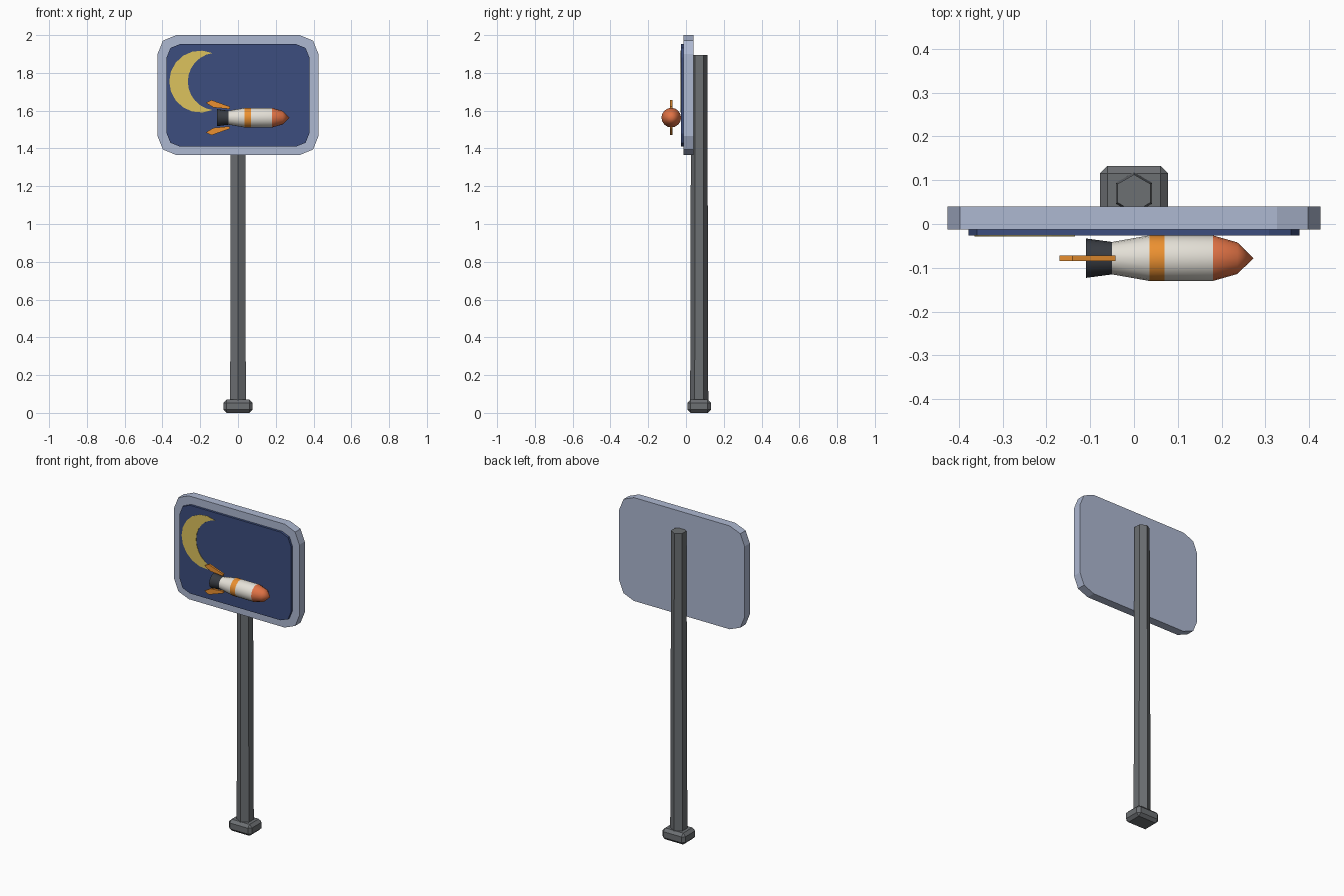
import bpy, bmesh
from math import cos, sin, pi, asin, radians

if "Cube" in bpy.data.objects:
    bpy.data.objects.remove(bpy.data.objects["Cube"])


def material(name, r, g, b):
    m = bpy.data.materials.new(name)
    m.diffuse_color = (r, g, b, 1)
    m.use_nodes = True
    m.node_tree.nodes["Principled BSDF"].inputs["Base Color"].default_value = m.diffuse_color
    return m


FRAME = material("pale_blue", 0.42, 0.48, 0.64)
NAVY = material("navy", 0.045, 0.075, 0.21)
YELLOW = material("yellow", 0.72, 0.54, 0.11)
STEEL = material("dark_grey", 0.15, 0.16, 0.17)
WHITE = material("off_white", 0.78, 0.75, 0.68)
ORANGE = material("orange", 0.83, 0.28, 0.03)
CORAL = material("coral", 0.75, 0.17, 0.06)
BLACK = material("charcoal", 0.04, 0.045, 0.055)


def finish(name, bm, *mats):
    bmesh.ops.recalc_face_normals(bm, faces=bm.faces)
    mesh = bpy.data.meshes.new(name)
    bm.to_mesh(mesh)
    bm.free()
    obj = bpy.data.objects.new(name, mesh)
    bpy.context.collection.objects.link(obj)
    for m in mats:
        mesh.materials.append(m)
    return obj


def prism(name, outline, y0, y1, mat):
    """Extrude an x-z outline from y0 to y1."""
    bm = bmesh.new()
    face = bm.faces.new([bm.verts.new((x, y0, z)) for x, z in outline])
    ext = bmesh.ops.extrude_face_region(bm, geom=[face])["geom"]
    verts = [v for v in ext if isinstance(v, bmesh.types.BMVert)]
    bmesh.ops.translate(bm, verts=verts, vec=(0, y1 - y0, 0))
    return finish(name, bm, mat)


def cut_corner_rect(w, h, zc, big, small):
    """Rectangle whose corners are rounded with two flat segments."""
    q = [(w, h - big), (w - small, h - small), (w - big, h)]
    pts = q + [(-x, z) for x, z in reversed(q)]
    pts += [(-x, -z) for x, z in pts]
    return [(x, z + zc) for x, z in pts]


# Sign board and picture panel
prism("sign_board", cut_corner_rect(0.426, 0.3175, 1.6825, 0.1, 0.029), -0.012, 0.04, FRAME)
prism("sign_panel", cut_corner_rect(0.378, 0.271, 1.681, 0.07, 0.02), -0.026, -0.012, NAVY)

# Crescent moon: outer arc there, inner arc back
ZC, TIP, N = 1.754, 0.151, 12


def arc(cx, r, start):
    return [(cx + r * cos(start + (2 * pi - 2 * start) * i / N),
             ZC + r * sin(start + (2 * pi - 2 * start) * i / N)) for i in range(N + 1)]


outer = arc(-0.20, 0.164, asin(TIP / 0.164))
inner = arc(-0.113, 0.1525, pi - asin(TIP / 0.1525))
bm = bmesh.new()
rows = [[bm.verts.new((x, y, z)) for x, z in pts]
        for pts, y in ((outer, -0.028), (inner, -0.028), (inner, -0.025), (outer, -0.025))]
for a, b in zip(rows, rows[1:] + rows[:1]):
    for i in range(N):
        bm.faces.new((a[i], a[i + 1], b[i + 1], b[i]))
for i in (0, N):
    bm.faces.new([r[i] for r in rows])
finish("moon", bm, YELLOW)

# Rocket: turned profile along x, one colour per band
RY, RZ, SIDES = -0.078, 1.563, 16
profile = [(-0.11, 0.045), (-0.05, 0.037), (0.035, 0.052), (0.07, 0.052),
           (0.18, 0.052), (0.236, 0.036)]
band_slots = [0, 1, 2, 1, 3]
bm = bmesh.new()
rings = [[bm.verts.new((x, RY + r * cos(2 * pi * k / SIDES), RZ + r * sin(2 * pi * k / SIDES)))
          for k in range(SIDES)] for x, r in profile]
for j, slot in enumerate(band_slots):
    for k in range(SIDES):
        n = (k + 1) % SIDES
        f = bm.faces.new((rings[j][k], rings[j][n], rings[j + 1][n], rings[j + 1][k]))
        f.material_index = slot
tip = bm.verts.new((0.273, RY, RZ))
for k in range(SIDES):
    bm.faces.new((rings[-1][k], rings[-1][(k + 1) % SIDES], tip)).material_index = 3
bm.faces.new(rings[0])
rocket = finish("rocket_body", bm, BLACK, WHITE, ORANGE, CORAL)
bpy.context.view_layer.objects.active = rocket
rocket.select_set(True)
bpy.ops.object.shade_smooth_by_angle(angle=radians(35))
rocket.select_set(False)

# Rocket fins, mirrored above and below
fin = [(-0.17, 0.078), (-0.13, 0.054), (-0.045, 0.046), (-0.042, 0.058), (-0.14, 0.093)]
for name, s in (("upper_fin", 1), ("lower_fin", -1)):
    prism(name, [(x, RZ + s * z) for x, z in fin], RY - 0.006, RY + 0.006, ORANGE)

# Hexagonal post, tapering slightly
bpy.ops.mesh.primitive_cone_add(vertices=6, radius1=0.048, radius2=0.043, depth=1.855,
                                location=(0, 0.07, 0.04 + 1.855 / 2))
post = bpy.context.object
post.name = "post"
post.data.materials.append(STEEL)

# Chamfered foot
bm = bmesh.new()
bmesh.ops.create_cube(bm, size=1)
bmesh.ops.scale(bm, vec=(0.156, 0.124, 0.07), verts=bm.verts)
bmesh.ops.translate(bm, vec=(0, 0.07, 0.035), verts=bm.verts)
bmesh.ops.bevel(bm, geom=bm.edges[:], offset=0.017, segments=1, affect='EDGES')
finish("foot", bm, STEEL)
